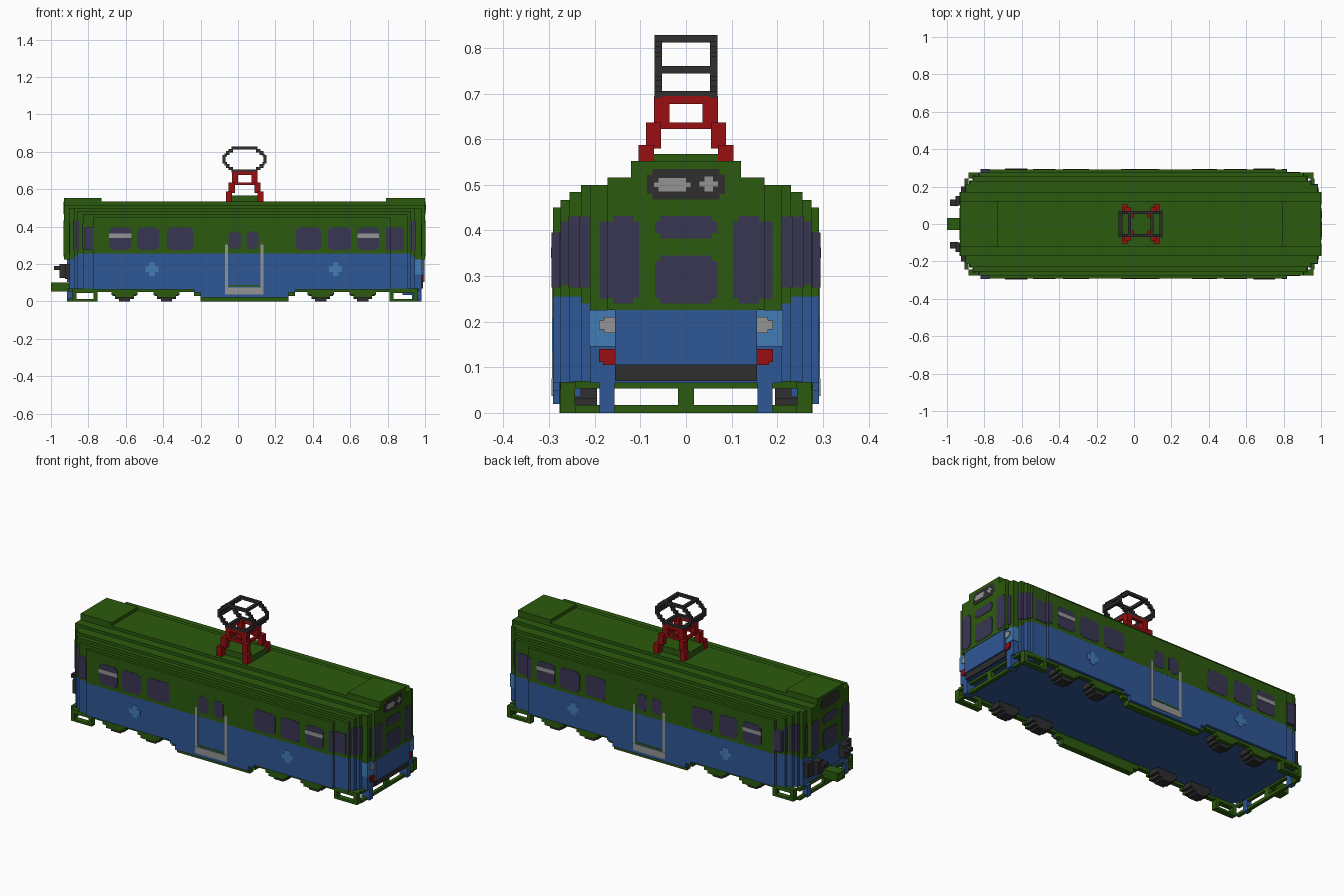
import bpy, bmesh, math
from mathutils import Vector

cube = bpy.data.objects.get("Cube")
if cube:
    bpy.data.objects.remove(cube, do_unlink=True)


def material(name, rgb):
    m = bpy.data.materials.new(name)
    lin = [((c / 255 + 0.055) / 1.055) ** 2.4 if c > 10 else c / 255 / 12.92 for c in rgb]
    m.use_nodes = True
    m.diffuse_color = (*lin, 1)
    m.node_tree.nodes["Principled BSDF"].inputs["Base Color"].default_value = (*lin, 1)
    return m


GREEN = material("dark_green", (44, 90, 14))
BLUE = material("blue", (47, 87, 150))
GLASS = material("window_glass", (57, 54, 82))
DARK = material("dark_grey", (46, 46, 48))
RED = material("red", (152, 15, 17))
GREY = material("light_grey", (148, 148, 148))
SKY = material("light_blue", (66, 124, 182))


def finish(name, bm, mat):
    bmesh.ops.recalc_face_normals(bm, faces=bm.faces)
    me = bpy.data.meshes.new(name)
    bm.to_mesh(me)
    bm.free()
    me.materials.append(mat)
    ob = bpy.data.objects.new(name, me)
    bpy.context.collection.objects.link(ob)
    return ob


def boxes(name, mat, items, mirror=False):
    """Boxes given as (x0, x1, y0, y1, z0, z1), optionally mirrored in y."""
    bm = bmesh.new()
    if mirror:
        items = list(items) + [(a, b, -d, -c, e, f) for a, b, c, d, e, f in items]
    for x0, x1, y0, y1, z0, z1 in items:
        vs = bmesh.ops.create_cube(bm, size=1)["verts"]
        for v in vs:
            v.co = Vector(((x0 + x1) / 2 + v.co.x * (x1 - x0),
                           (y0 + y1) / 2 + v.co.y * (y1 - y0),
                           (z0 + z1) / 2 + v.co.z * (z1 - z0)))
    return finish(name, bm, mat)


def plates(name, mat, rects, axis, levels, notch=0.012):
    """Thin plates with stepped corners; rects are (u0, u1, z0, z1)."""
    bm = bmesh.new()
    for level in levels:
        t = math.copysign(0.004, level)
        for u0, u1, z0, z1 in rects:
            n = min(notch, (u1 - u0) / 3, (z1 - z0) / 3)
            pts = [(u0 + n, z0), (u1 - n, z0), (u1 - n, z0 + n), (u1, z0 + n),
                   (u1, z1 - n), (u1 - n, z1 - n), (u1 - n, z1), (u0 + n, z1),
                   (u0 + n, z1 - n), (u0, z1 - n), (u0, z0 + n), (u0 + n, z0 + n)]
            base = level - t / 2
            vs = [bm.verts.new((u, base, z) if axis == 'y' else (base, u, z)) for u, z in pts]
            f = bm.faces.new(vs)
            ext = bmesh.ops.extrude_face_region(bm, geom=[f])["geom"]
            off = Vector((0, t, 0)) if axis == 'y' else Vector((t, 0, 0))
            for v in ext:
                if isinstance(v, bmesh.types.BMVert):
                    v.co += off
    return finish(name, bm, mat)


# Nested body layers: half width, rear end, front end, top, colour boundary
LAYERS = [(.292, -.775, .815, .45, .255), (.275, -.83, .905, .467, .255),
          (.255, -.86, .925, .484, .255), (.23, -.878, .945, .5, .24),
          (.21, -.90, .98, .5, .225), (.172, -.93, 1.0, .516, .225),
          (.12, -.93, 1.0, .533, .225)]
boxes("upper_body", GREEN, [(a, b, -w, w, s, t) for w, a, b, t, s in LAYERS])
boxes("lower_body", BLUE,
      [(a, b, -w, w, .065, s) for w, a, b, t, s in LAYERS[:5]]
      + [(-.915, .998, -.156, .156, .105, .225)])
boxes("front_bumper", DARK, [(.9, .99, -.156, .156, .07, .105)])
boxes("roof_end_boxes", GREEN, [(-.93, -.73, -.12, .12, .53, .552), (.79, 1, -.12, .12, .53, .552)])

# Side windows, doors and trim
SIDE = (-.292, .292)
side_windows = [(-.69, -.57), (-.54, -.42), (-.38, -.24), (.31, .445), (.48, .605), (.64, .755)]
plates("side_windows", GLASS, [(a, b, .275, .395) for a, b in side_windows], 'y', SIDE)
plates("window_stripes", GREY, [(-.69, -.57, .34, .362), (.64, .755, .34, .362)],
       'y', (-.294, .294), .001)
plates("side_roundels", SKY, [(-.495, -.425, .137, .207), (.487, .557, .137, .207)], 'y', SIDE, .02)
plates("door_panels", GREEN, [(-.053, .118, .255, .395)], 'y', (-.2905, .2905), .005)
plates("door_windows", GLASS, [(-.05, .015, .28, .375), (.045, .11, .28, .375)], 'y', SIDE)
plates("door_rails", GREY, [(-.07, -.054, .075, .305), (.119, .135, .075, .305)], 'y', SIDE, .001)
plates("door_trim", GREEN, [(-.054, .119, .08, .088)], 'y', (-.2915, .2915), .001)
boxes("door_steps", GREY, [(-.07, .135, .262, .295, .037, .075)], True)

# Corner windows wrap over the stepped ends
e = .003
corner = [(-.82, -.772, -.295, .295, .275, .395), (.79, .818, -.295, .295, .275, .395),
          (.8, .888, -.278, .278, .275, .395)]
for w, a, b, z0, z1 in [(.275, -.83, .905, .28, .42), (.255, -.86, .925, .275, .43),
                        (.23, -.878, .945, .275, .43)]:
    corner += [(a - e, a + .012, -w - e * (w < .27), w + e * (w < .27), z0, z1),
               (b - .012, b + e, -w - e * (w < .27), w + e * (w < .27), z0, z1)]
boxes("corner_windows", GLASS, corner)

# End windows and sign
ENDS = (1.0, -.93)
plates("end_windows", GLASS, [(-.068, .068, .24, .345), (-.068, .068, .382, .432)], 'x', ENDS)
plates("end_side_windows", GLASS, [(-.172, -.103, .24, .432), (.103, .172, .24, .432)], 'x', ENDS)
boxes("end_window_edges", GLASS, [(.97, .983, .17, .19, .25, .42), (-.903, -.89, .17, .19, .25, .42)], True)
plates("sign_boxes", DARK, [(-.085, .085, .468, .535)], 'x', ENDS)
plates("sign_marks", GREY, [(-.07, .01, .485, .515), (.03, .07, .485, .518)], 'x', (1.002,))

# Front lamps
boxes("lamp_surrounds", SKY, [(.94, .984, .155, .213, .145, .225)], True)
boxes("headlights", GREY, [(.95, .99, .155, .18, .175, .21), (.95, .989, .155, .191, .183, .203)], True)
boxes("tail_lights", RED, [(.95, .99, .155, .182, .105, .14), (.95, .989, .155, .191, .112, .14)], True)

# Skirts, rims and corner frames below the body
boxes("end_legs", BLUE, [(.93, .98, .157, .19, 0, .07), (-.915, -.885, .157, .19, 0, .07),
                         (.88, .93, .23, .255, .035, .07)], True)
boxes("middle_skirts", BLUE, [(-.2, .27, .275, .292, .02, .07), (-.235, .305, .275, .292, .048, .07)], True)
boxes("skirt_beams", GREEN, [(-.2, .27, .243, .277, 0, .035), (-.235, .305, .243, .276, .03, .055),
                             (-.83, .9, .25, .276, .05, .068)], True)
frames = []
for a, b in [(-.885, -.75), (.81, .96)]:
    frames += [(a, b, .243, .275, 0, .013), (a, b, .243, .275, .045, .068),
               (a, a + .022, .243, .275, 0, .06), (b - .022, b, .243, .275, 0, .06)]
boxes("corner_frames", GREEN, frames, True)
end_bars = []
for a, b in [(.945, .965), (-.905, -.885)]:
    end_bars += [(a, b, -.243, .243, 0, .017), (a, b, -.243, .243, .053, .07),
                 (a, b, -.017, .017, .01, .06)]
boxes("end_bars", GREEN, end_bars)

# Wheels with stepped axle covers
wheels, covers = [], []
for x in (-.607, -.382, .442, .667):
    for h, z0, z1 in [(.03, 0, .06), (.05, .012, .06), (.065, .03, .06)]:
        wheels.append((x - h, x + h, .195, .258, z0, z1))
    covers += [(x - .07, x + .07, .255, .278, .035, .065), (x - .05, x + .05, .255, .278, .02, .05)]
boxes("wheels", DARK, wheels, True)
boxes("axle_covers", GREEN, covers, True)

# Rear coupler and buffers
boxes("coupler", GREEN, [(-1, -.89, -.033, .033, .053, .102)])
boxes("rear_buffers", DARK, [(-.925, -.895, .11, .2, .12, .2), (-.955, -.915, .1, .15, .125, .2),
                             (-.985, -.94, .095, .13, .168, .19)], True)

# Current collector: base, stepped red legs, octagonal top frame
boxes("collector_base", GREEN, [(-.065, .135, -.07, .07, .53, .567)])
CX = .035
legs = []
for s in (-1, 1):
    for h0, h1, y0, y1, z0, z1 in [(.068, .1, .07, .104, .533, .587), (.052, .085, .055, .088, .58, .637),
                                   (.036, .068, .036, .07, .63, .695)]:
        xa, xb = sorted((CX + s * h0, CX + s * h1))
        legs.append((xa, xb, y0, y1, z0, z1))
    xa, xb = sorted((CX + s * .052, CX + s * .068))
    legs.append((xa, xb, -.07, .07, .622, .637))
    legs.append((xa, xb, -.07, .07, .677, .694))
legs += [(CX - .068, CX + .068, .055, .07, .622, .637), (CX - .068, CX + .068, .053, .07, .677, .694)]
boxes("collector_legs", RED, legs, True)

frame = [(CX - .07, CX + .07, .053, .069, z, z + .016) for z in (.69, .812)]
for s in (-1, 1):
    for h0, h1, z0, z1 in [(.062, .085, .703, .72), (.08, .1, .714, .736), (.095, .106, .727, .745),
                           (.102, .118, .737, .782), (.095, .106, .774, .79),
                           (.08, .1, .782, .803), (.062, .085, .797, .815)]:
        xa, xb = sorted((CX + s * h0, CX + s * h1))
        frame.append((xa, xb, .053, .069, z0, z1))
    for h0, h1, z in [(.102, .118, .744), (.052, .068, .69), (.052, .068, .812)]:
        xa, xb = sorted((CX + s * h0, CX + s * h1))
        frame.append((xa, xb, 0, .06, z, z + .016))
boxes("collector_frame", DARK, frame, True)
